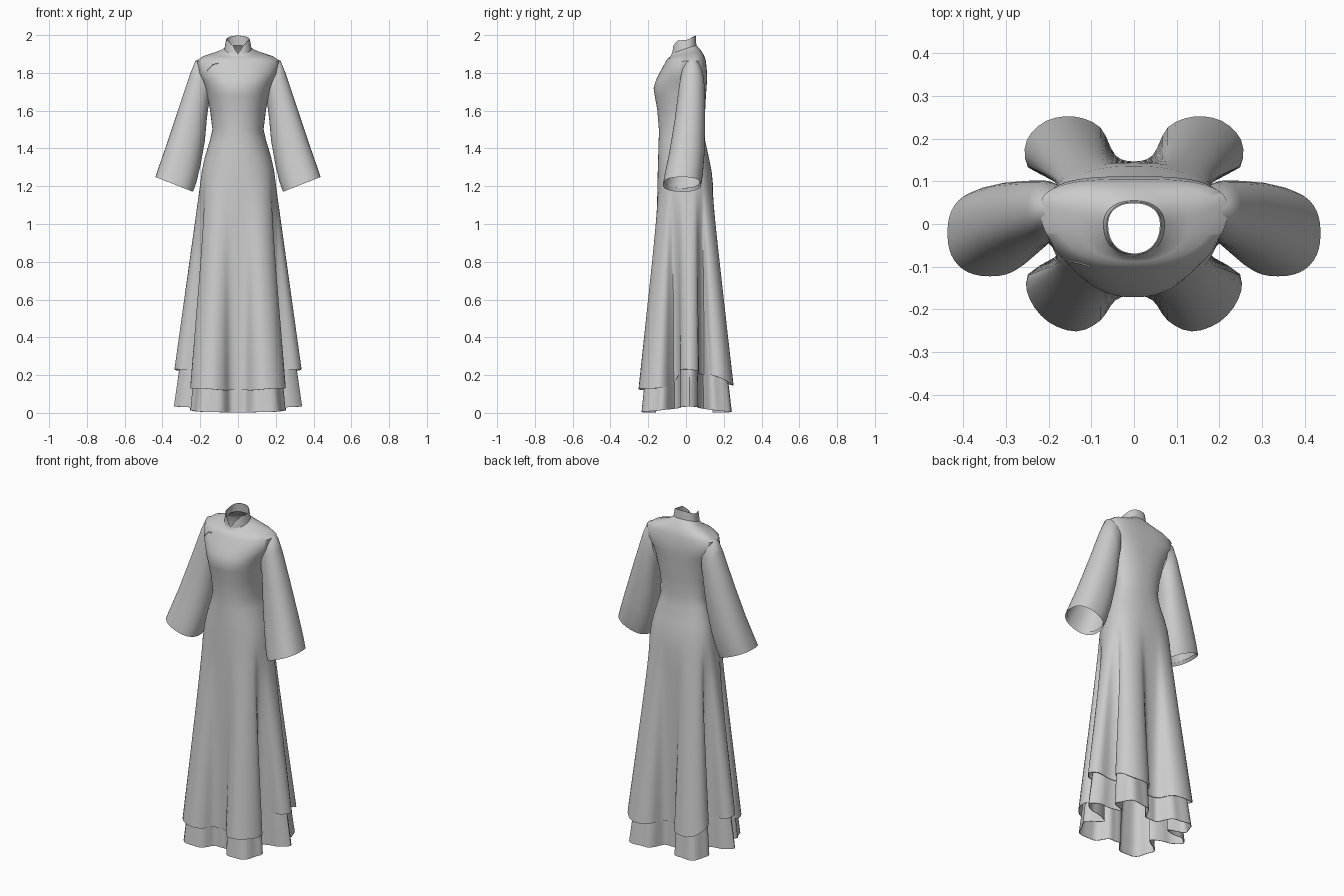
import bpy, bmesh
from math import sin, cos, pi, radians
from mathutils import Vector
from mathutils.bvhtree import BVHTree

if "Cube" in bpy.data.objects:
    bpy.data.objects.remove(bpy.data.objects["Cube"])

SUB = 3          # spline samples between hem control points
N = 40 * SUB     # points around each ring


def spow(v, e):
    return (1 if v >= 0 else -1) * abs(v) ** (2 / e)


def ring(z, hw, yf, yb, tilt=0.0, yc=0.02, e=2.2, eb=None):
    """Closed horizontal ring from the front centre; e/eb = front/back squareness."""
    pts = []
    for i in range(N):
        a = 2 * pi * i / N
        s, c = sin(a), cos(a)
        k = e if c >= 0 else (eb or e)
        y = yc + ((yf if c >= 0 else yb) - yc) * abs(spow(c, k))
        pts.append(Vector((hw * spow(s, k), y, z + tilt * (y - yc))))
    return pts


def smooth_loop(ctrl):
    """Closed Catmull-Rom curve through the control points."""
    out, n = [], len(ctrl)
    for i in range(n):
        p0, p1, p2, p3 = (ctrl[(i + k) % n] for k in (-1, 0, 1, 2))
        for j in range(SUB):
            t = j / SUB
            out.append(0.5 * (2 * p1 + (p2 - p0) * t + (2 * p0 - 5 * p1 + 4 * p2 - p3) * t * t
                              + (3 * p1 - p0 - 3 * p2 + p3) * t ** 3))
    return out


def blend(a, b, steps):
    return [[p.lerp(q, k / steps) for p, q in zip(a, b)] for k in range(1, steps + 1)]


def loft(name, rings, thick=0.003):
    """Skin a list of equal closed rings into a thin cloth shell."""
    bm = bmesh.new()
    rows = [[bm.verts.new(p) for p in r] for r in rings]
    n = len(rows[0])
    for a, b in zip(rows, rows[1:]):
        for i in range(n):
            bm.faces.new((a[i], a[(i + 1) % n], b[(i + 1) % n], b[i]))
    bmesh.ops.recalc_face_normals(bm, faces=bm.faces)
    tree = BVHTree.FromBMesh(bm)
    me = bpy.data.meshes.new(name)
    bm.to_mesh(me)
    bm.free()
    ob = bpy.data.objects.new(name, me)
    bpy.context.collection.objects.link(ob)
    mod = ob.modifiers.new("cloth", 'SOLIDIFY')
    mod.thickness = thick
    mod.offset = 0
    bpy.context.view_layer.objects.active = ob
    bpy.ops.object.select_all(action='DESELECT')
    ob.select_set(True)
    bpy.ops.object.modifier_apply(modifier="cloth")
    bpy.ops.object.shade_smooth_by_angle(angle=radians(50))
    return ob, tree


# Right half of the hem, front centre to back centre: front lobe, side fold, back lobe
half = [(0, -.165, .12), (.045, -.178, .12), (.08, -.225, .12), (.135, -.25, .125),
        (.2, -.228, .13), (.243, -.175, .13), (.245, -.12, .135), (.17, -.065, .16),
        (.225, -.03, .22), (.3, -.025, .23), (.335, .02, .23), (.305, .065, .22),
        (.225, .065, .21), (.17, .1, .2), (.245, .135, .2), (.25, .195, .18),
        (.205, .24, .15), (.14, .25, .145), (.08, .225, .15), (.045, .16, .15), (0, .145, .15)]
half = [Vector(p) for p in half]
hem = smooth_loop(half + [Vector((-p.x, p.y, p.z)) for p in half[-2:0:-1]])

# Gown: fitted bodice, hips and flared outer skirt
bodice = [ring(1.928, .07, -.074, .053, .35, 0),
          ring(1.913, .092, -.079, .066, .3, .002),
          ring(1.902, .13, -.087, .08, .2, .012),
          ring(1.886, .185, -.096, .094, .08, .03, eb=2.5),
          ring(1.862, .218, -.106, .104, .02, .035, eb=2.8),
          ring(1.80, .21, -.138, .11, 0, .03, eb=3),
          ring(1.76, .188, -.158, .11, eb=2.8),
          ring(1.72, .172, -.17, .107, eb=2.6),
          ring(1.68, .162, -.164, .104, eb=2.5),
          ring(1.60, .146, -.15, .1),
          ring(1.50, .134, -.142, .094),
          ring(1.44, .148, -.143, .1),
          ring(1.35, .175, -.146, .12, e=2.3),
          ring(1.28, .19, -.148, .134, e=2.4)]
hips = ring(1.20, .2, -.15, .142, e=2.5)
gown, gown_tree = loft("gown", bodice + [hips] + blend(hips, hem, 10))

# Underskirt: same flare, longer and rippled
under_hem = []
for i, p in enumerate(hem):
    a = 2 * pi * i / N
    k = 1 + .03 * cos(20 * a)
    under_hem.append(Vector((p.x * .98 * k, p.y * .96 * k, .003 + .03 * sin(a) ** 4)))
under_top = ring(1.1, .185, -.138, .13, e=2.5)
loft("underskirt", [under_top] + blend(under_top, under_hem, 10))

# Stand collar, notched at the front opening
base = ring(1.926, .0705, -.0745, .0535, .35, 0)
top = ring(1.972, .062, -.07, .05, .5, 0)
for i, p in enumerate(top):
    a = min(i, N - i) / N * 360
    p.z += .022 * max(0, 1 - abs(a - 55) / 40) - .036 * max(0, 1 - a / 22)
loft("collar", [base] + blend(base, top, 4))

# Bell sleeves: (top x, top z, bottom x, bottom z, front y, back y)
sections = [(.185, 1.88, .15, 1.66, -.02, .085), (.224, 1.864, .16, 1.61, -.03, .095),
            (.25, 1.80, .167, 1.55, -.04, .1), (.31, 1.62, .177, 1.44, -.06, .1),
            (.375, 1.425, .2, 1.31, -.088, .096), (.415, 1.31, .222, 1.22, -.11, .088),
            (.436, 1.25, .238, 1.172, -.122, .08)]
for side, label in ((1, "left"), (-1, "right")):
    rings = []
    for k, (tx, tz, bx, bz, yf, yb) in enumerate(sections):
        e = 2 + .06 * k
        r = []
        for i in range(40):
            a = 2 * pi * i / 40
            w = (spow(cos(a), e) + 1) / 2
            r.append(Vector((side * (bx + (tx - bx) * w),
                             (yf + yb) / 2 + (yb - yf) / 2 * spow(sin(a), e),
                             bz + (tz - bz) * w)))
        rings.append(r)
    # folded-in cuff lining
    mid = sum(rings[-1], Vector()) / 40
    rings.append([mid + (p - mid) * .93 + Vector((-side * .006, 0, .016)) for p in rings[-1]])
    loft(label + "_sleeve", rings)

# Slanted fastening on the chest, laid on the bodice surface
cu = bpy.data.curves.new("chest_fastening", 'CURVE')
cu.dimensions = '3D'
cu.bevel_depth = .003
cu.bevel_resolution = 2
cu.use_fill_caps = True
sp = cu.splines.new('POLY')
path = [(-.165, 1.81), (-.15, 1.828), (-.135, 1.842), (-.118, 1.85), (-.103, 1.848)]
sp.points.add(len(path) - 1)
for pt, (x, z) in zip(sp.points, path):
    hit = gown_tree.ray_cast(Vector((x, -1, z)), Vector((0, 1, 0)))[0]
    pt.co = (x, hit.y - .001, z, 1)
bpy.context.collection.objects.link(bpy.data.objects.new("chest_fastening", cu))
